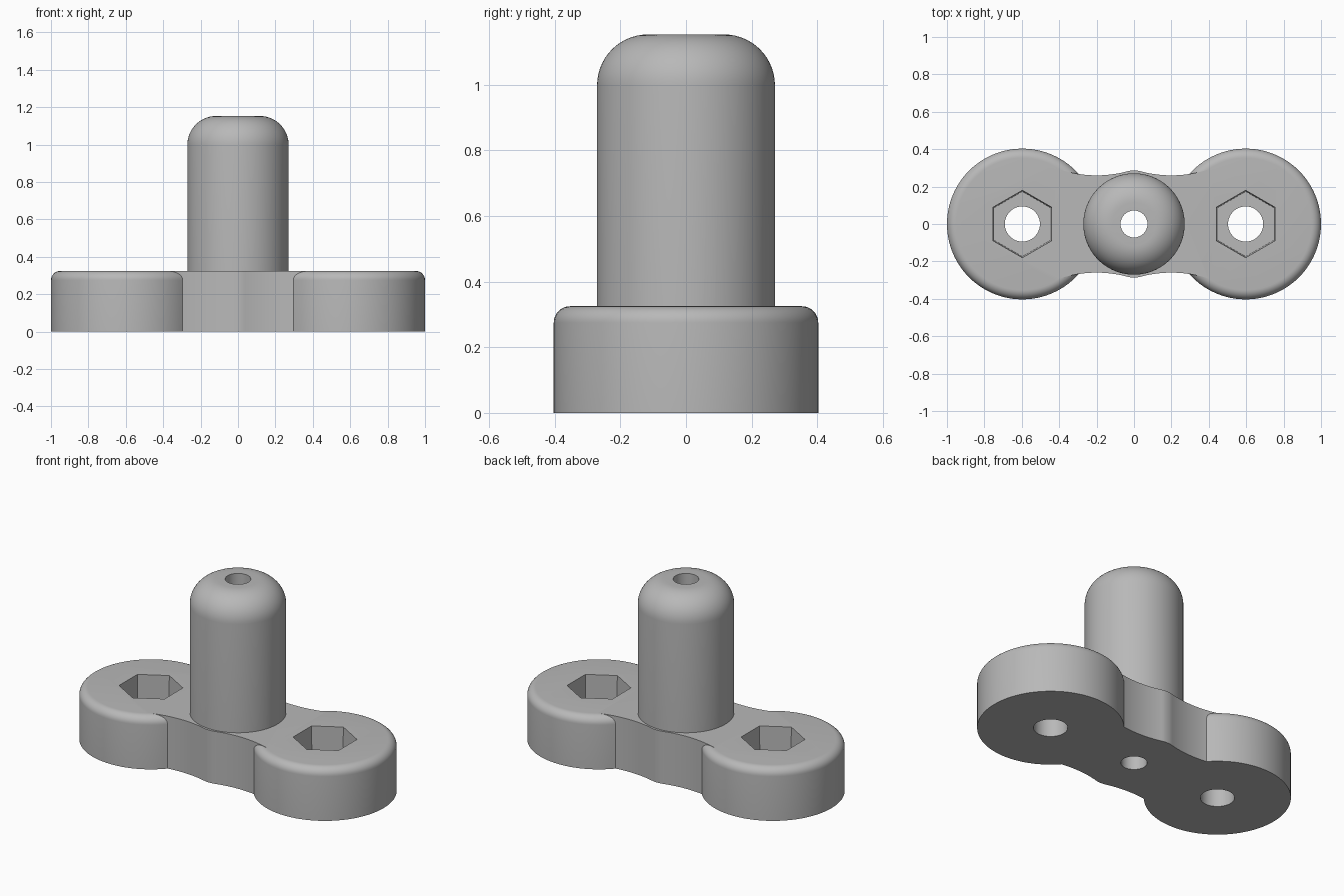
import bpy
import bmesh
from math import cos, sin, pi, radians

cube = bpy.data.objects.get("Cube")
if cube:
    bpy.data.objects.remove(cube, do_unlink=True)

grey = bpy.data.materials.new("mid_grey")
grey.use_nodes = True
colour = (0.48, 0.48, 0.48, 1)
grey.diffuse_color = colour
grey.node_tree.nodes["Principled BSDF"].inputs["Base Color"].default_value = colour

TOP = 0.325       # height of the base
LOBE_X = 0.597    # centre of each round lobe
LOBE_R = 0.403


def make_object(name, bm):
    bmesh.ops.recalc_face_normals(bm, faces=bm.faces)
    mesh = bpy.data.meshes.new(name)
    bm.to_mesh(mesh)
    bm.free()
    mesh.materials.append(grey)
    obj = bpy.data.objects.new(name, mesh)
    bpy.context.collection.objects.link(obj)
    return obj


def lathe(name, x, profile, sides=96, turn=0.0):
    """Closed solid turned around a vertical axis at x from (radius, z) pairs."""
    bm = bmesh.new()
    rings = []
    for r, z in profile:
        angles = [turn + 2 * pi * i / sides for i in range(sides)]
        rings.append([bm.verts.new((x + r * cos(a), r * sin(a), z)) for a in angles])
    for low, high in zip(rings, rings[1:]):
        for i in range(sides):
            j = (i + 1) % sides
            bm.faces.new((low[i], low[j], high[j], high[i]))
    bm.faces.new(rings[0][::-1])
    bm.faces.new(rings[-1])
    return make_object(name, bm)


def rounded(radius, bottom, top, fillet, steps):
    """Straight wall finishing in a quarter-round top edge."""
    arc = [(radius - fillet + fillet * cos(t), top - fillet + fillet * sin(t))
           for t in (pi / 2 * i / steps for i in range(steps + 1))]
    return [(radius, bottom)] + arc


def combine(target, tool, operation):
    mod = target.modifiers.new(operation, "BOOLEAN")
    mod.operation = operation
    mod.solver = "EXACT"
    mod.object = tool
    bpy.context.view_layer.objects.active = target
    bpy.ops.object.modifier_apply(modifier=mod.name)
    bpy.data.objects.remove(tool, do_unlink=True)


# Waisted neck with a slight swelling around the post
def half_width(x):
    return min(0.26 + 0.8 * (abs(x) - 0.2) ** 2, 0.286 - 1.8 * x * x) \
        if abs(x) < 0.1 else 0.26 + 0.8 * (abs(x) - 0.2) ** 2


steps = 60
xs = [-0.4 + 0.8 * i / steps for i in range(steps + 1)]
outline = [(x, -half_width(x)) for x in xs] + [(x, half_width(x)) for x in reversed(xs)]
bm = bmesh.new()
floor = bm.faces.new([bm.verts.new((x, y, 0)) for x, y in outline])
grown = bmesh.ops.extrude_face_region(bm, geom=[floor])
for v in grown["geom"]:
    if isinstance(v, bmesh.types.BMVert):
        v.co.z = TOP
base = make_object("base", bm)

# Round lobes with bolt holes and hexagonal nut pockets
for side in (-1, 1):
    x = side * LOBE_X
    combine(base, lathe("lobe", x, rounded(LOBE_R, 0, TOP, 0.05, 8)), "UNION")
for side in (-1, 1):
    x = side * LOBE_X
    combine(base, lathe("bolt_hole", x, [(0.094, -0.1), (0.094, 0.5)], 48), "DIFFERENCE")
    pocket = [(0.174, 0.12), (0.18, TOP), (0.18, 0.5)]
    combine(base, lathe("nut_pocket", x, pocket, 6, pi / 6), "DIFFERENCE")

# Upright post with a domed top
post = lathe("post", 0, rounded(0.271, 0.1, 1.153, 0.155, 14))
combine(base, post, "UNION")
combine(base, lathe("post_hole", 0, [(0.072, -0.1), (0.072, 1.4)], 48), "DIFFERENCE")
base.name = "base_with_post"

# Smooth curved walls, keeping hard edges
bpy.ops.object.select_all(action="DESELECT")
base.select_set(True)
bpy.context.view_layer.objects.active = base
bpy.ops.object.shade_smooth_by_angle(angle=radians(30))
